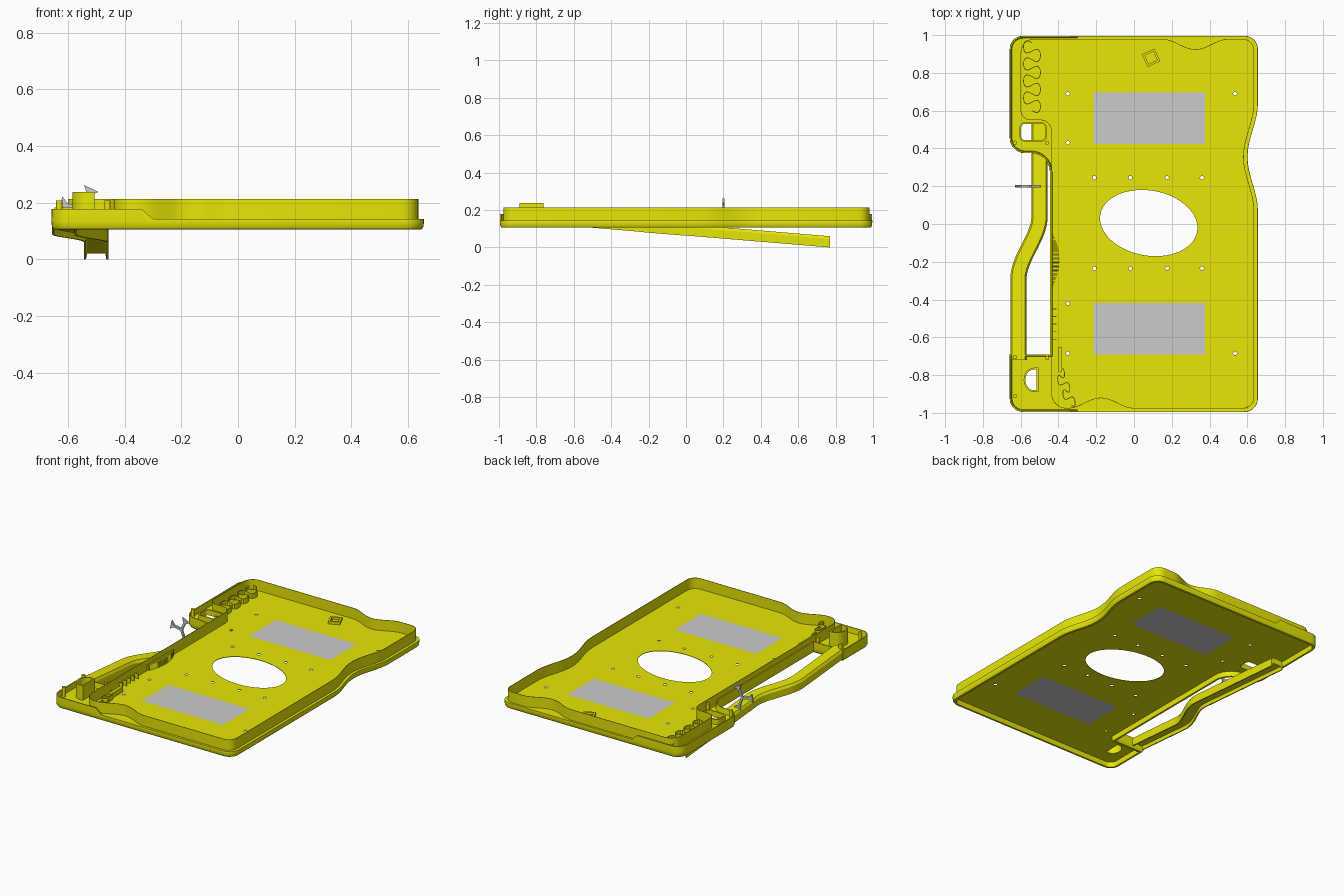
import bpy, bmesh, math
from mathutils import Vector

if "Cube" in bpy.data.objects:
    bpy.data.objects.remove(bpy.data.objects["Cube"])


def material(name, rgb):
    m = bpy.data.materials.new(name)
    m.diffuse_color = (*rgb, 1)
    m.use_nodes = True
    m.node_tree.nodes["Principled BSDF"].inputs["Base Color"].default_value = m.diffuse_color
    return m


YELLOW = material("yellow plastic", (0.8, 0.8, 0.002))
GREY = material("light grey", (0.6, 0.6, 0.6))
FLOOR = .1425     # height of the tray floor
UNDER = .1395     # its underside


def add(name, mesh, mat):
    mesh.materials.clear()
    mesh.materials.append(mat)
    ob = bpy.data.objects.new(name, mesh)
    bpy.context.collection.objects.link(ob)
    return ob


def fillet(pts, n=7):
    """Round each (x, y, radius) corner of a closed outline."""
    out = []
    for i, (x, y, r) in enumerate(pts):
        p = Vector((x, y))
        if r == 0:
            out.append(p)
            continue
        a = p + (Vector(pts[i - 1][:2]) - p).normalized() * r
        b = p + (Vector(pts[(i + 1) % len(pts)][:2]) - p).normalized() * r
        for k in range(n + 1):
            t = k / n
            wa, wb = (1 - t) ** 2 * (1 + 0.35 * t), t * t * (1.35 - 0.35 * t)
            out.append(a * wa + b * wb + p * (1 - wa - wb))
    return out


def offset(loop, d):
    """Move a counter-clockwise loop inward by d."""
    out = []
    for i, p in enumerate(loop):
        a = (p - loop[i - 1]).normalized()
        b = (loop[(i + 1) % len(loop)] - p).normalized()
        na, nb = Vector((-a.y, a.x)), Vector((-b.y, b.x))
        out.append(p + (na + nb) * d / max(0.4, 1 + na.dot(nb)))
    return out


def plate(name, loops, z0, z1, mat=YELLOW):
    """Extruded flat outline; the loops after the first are holes."""
    c = bpy.data.curves.new(name, 'CURVE')
    c.dimensions, c.fill_mode, c.extrude = '2D', 'BOTH', (z1 - z0) / 2
    for loop in loops:
        s = c.splines.new('POLY')
        s.points.add(len(loop) - 1)
        for q, p in zip(s.points, loop):
            q.co = (p[0], p[1], 0, 1)
        s.use_cyclic_u = True
    tmp = bpy.data.objects.new("tmp", c)
    bpy.context.collection.objects.link(tmp)
    dg = bpy.context.evaluated_depsgraph_get()
    mesh = bpy.data.meshes.new_from_object(tmp.evaluated_get(dg))
    bpy.data.objects.remove(tmp)
    ob = add(name, mesh, mat)
    ob.location.z = (z0 + z1) / 2
    return ob


def skin(name, rings, closed):
    """Join equal rings of 3D points into a tube."""
    bm = bmesh.new()
    vs = [[bm.verts.new(p) for p in r] for r in rings]
    n = len(rings[0])
    for i in range(len(vs) if closed else len(vs) - 1):
        a, b = vs[i], vs[(i + 1) % len(vs)]
        for k in range(n):
            bm.faces.new((a[k], a[(k + 1) % n], b[(k + 1) % n], b[k]))
    if not closed:
        bm.faces.new(vs[0])
        bm.faces.new(vs[-1])
    bmesh.ops.recalc_face_normals(bm, faces=bm.faces)
    mesh = bpy.data.meshes.new(name)
    bm.to_mesh(mesh)
    bm.free()
    return add(name, mesh, YELLOW)


def ellipse(x, y, a, b, rot=0, n=16):
    c, s = math.cos(rot), math.sin(rot)
    ts = [2 * math.pi * k / n for k in range(n)]
    return [Vector((x + a * math.cos(t) * c - b * math.sin(t) * s,
                    y + a * math.cos(t) * s + b * math.sin(t) * c)) for t in ts]


def rect(x0, y0, x1, y1):
    return [Vector(p) for p in ((x0, y0), (x1, y0), (x1, y1), (x0, y1))]


def dip(p0, p1, depth, n=16):
    """Smooth inward bay between two points of an outline."""
    a, b = Vector(p0), Vector(p1)
    d = (b - a).normalized()
    out = []
    for k in range(n + 1):
        p = a.lerp(b, k / n) + Vector((-d.y, d.x)) * depth * (0.5 - 0.5 * math.cos(2 * math.pi * k / n))
        out.append((p.x, p.y, 0))
    return out


def ribbon(name, pts, w, z0, z1):
    left, right = [], []
    for i, p in enumerate(pts):
        t = (pts[min(i + 1, len(pts) - 1)] - pts[max(i - 1, 0)]).normalized()
        nrm = Vector((-t.y, t.x)) * w / 2
        left.append(p + nrm)
        right.append(p - nrm)
    return plate(name, [left + right[::-1]], z0, z1)


# Outlines: outer lip and inner wall with its bays
outer = fillet([(-.658, -.995, .07), (-.34, -.995, 0), (-.3, -.995, 0), (.656, -.995, .07)]
               + dip((.656, .07), (.656, .64), .055)
               + [(.656, .996, .07), (-.3, .996, 0), (-.34, .996, 0), (-.658, .996, .07),
                  (-.658, .375, .08), (-.445, .375, .1), (-.445, -.69, 0), (-.658, -.69, 0)])
wall = fillet([(-.438, -.977, .08)] + dip((-.35, -.977), (0, -.977), .055)
              + [(.636, -.977, .06)] + dip((.636, .07), (.636, .64), .055)
              + [(.636, .98, .06)] + dip((.5, .98), (.15, .98), .055)
              + [(-.6, .98, .07), (-.6, .55, .05), (-.437, .55, .06)])

# Thin floor with oval opening, screw holes, window and D-shaped hole
holes = [(x, y) for x in (-.35, .535) for y in (.69, -.685)] + [(-.35, .43), (-.35, -.42)]
holes += [(x, y) for x in (-.21, -.02, .175, .36) for y in (.245, -.235)]
window = fillet([(-.598, .445, .02), (-.47, .445, .02), (-.47, .53, .02), (-.598, .53, .02)])
d_hole = [Vector((-.515, -.88)), Vector((-.515, -.77))]
d_hole += [Vector((-.53 - .045 * math.sin(t), -.825 + .055 * math.cos(t)))
           for t in [math.pi * k / 12 for k in range(13)]]
oval = ellipse(.078, .005, .26, .172, math.radians(-10), 64)
panels = [rect(-.215, y - .137, .375, y + .137) for y in (.56, -.555)]
openings = [oval, window, d_hole] + panels + [ellipse(x, y, .01, .01) for x, y in holes]
plate("floor", [offset(outer, .012)] + openings, UNDER, FLOOR)

# Grey label panels, flush in the floor
for p in panels:
    plate("label_panel", [p], UNDER, FLOOR, GREY)

# Outer lip and skirt: higher around the left-hand boxes
profile = ((.024, UNDER), (.022, .1055), (.008, .1065), (.002, .115), (0, .135), (.001, 1), (.008, 1), (.0125, FLOOR))
loops = [offset(outer, d) for d, z in profile]
rings = []
for i, p in enumerate(outer):
    top = .178 if p.x < -.32 else FLOOR + .0005
    rings.append([(*loops[k][i], top if z == 1 else z) for k, (d, z) in enumerate(profile)])
skin("outer_lip", rings, True)

# Thin inner wall
plate("inner_wall", [wall, offset(wall, .003)], UNDER, .213)

# Raised frames of the window and D-shaped hole
plate("window_frame", [offset(window, -.008), window], UNDER, .175)
plate("d_boss", [offset(d_hole, -.009), d_hole], UNDER, .238)

# Screw posts in the left boxes
for x, y in ((-.63, .43), (-.46, .43), (-.63, -.705), (-.46, -.71), (-.63, -.91)):
    plate("screw_post", [ellipse(x, y, .011, .011)], UNDER, .208)

# Meandering cable guides
ts = [k / 80 for k in range(81)]
ribbon("cable_guide_back", [Vector((-.54 + .045 * math.sin(8 * math.pi * t),
                                    .6 + .36 * t - .02 * math.sin(16 * math.pi * t))) for t in ts],
       .004, UNDER, .175)
ribbon("cable_guide_front", [Vector((-.40 + .07 * t + .025 * math.sin(5 * math.pi * t),
                                     -.77 - .19 * t + .015 * math.sin(10 * math.pi * t))) for t in ts],
       .004, UNDER, .175)
plate("guide_wall", [rect(-.4, -.78, -.38, -.65)], UNDER, .175)
for y in (-.45, -.49, -.53, -.57, -.61):
    plate("guide_tooth", [rect(-.437, y - .002, -.41, y + .002)], UNDER, .175)

# Crescent of thin fins on the left wall
for k in range(41):
    u = k / 20 - 1
    y = -.19 + .14 * u
    plate("fin", [rect(-.437, y - .0015, -.43 + .035 * (1 - u * u), y + .0015)], UNDER, .18)

# Small tilted square bracket
diamond = ellipse(.09, .88, .052, .052, math.radians(70), 4)
plate("square_bracket", [diamond, offset(diamond, .012)], UNDER, .16)
plate("square_bracket_core", [ellipse(.09, .88, .025, .025, math.radians(70), 4)], UNDER, .15)

# Swing handle: shallow channel underneath, sloping down towards the back
section = ((-.043, 0), (-.043, .045), (-.034, .06), (.034, .06), (.043, .045), (.043, 0),
           (.036, 0), (.032, .022), (-.032, .022), (-.036, 0))


def handle_x(y):
    t = min(1, max(0, (y + .29) / .33))
    return -.612 + .112 * t * t * (3 - 2 * t)


rings = []
for y in [-.72, -.5] + [-.3 + .02 * k for k in range(19)] + [.4, .77]:
    t = Vector((handle_x(y + .005) - handle_x(y - .005), .01)).normalized()
    z = .105 - .083 * (y + .5)
    rings.append([(handle_x(y) + t.y * s, min(.77, y - t.x * s), z + h) for s, h in section])
skin("handle", rings, False)

# Grey three-armed latch spring standing over the handle
hub = Vector((-.55, .18))
for tip in ((-.625, .195), (-.517, .25), (-.52, .1)):
    tip = Vector(tip)
    d = (tip - hub).normalized()
    n = Vector((-d.y, d.x))
    neck = hub.lerp(tip, .7)
    arm = [hub - n * .007, neck - n * .007, tip - n * .028, tip + n * .028, neck + n * .007, hub + n * .007]
    ob = plate("latch_spring_arm", [arm], -.006, .006, GREY)
    ob.rotation_euler.x = math.pi / 2
    ob.location = (0, .2, 0)

# Smooth rounded parts, keep hard edges
for ob in bpy.context.scene.objects:
    ob.select_set(True)
    bpy.context.view_layer.objects.active = ob
bpy.ops.object.shade_smooth_by_angle(angle=math.radians(30))
